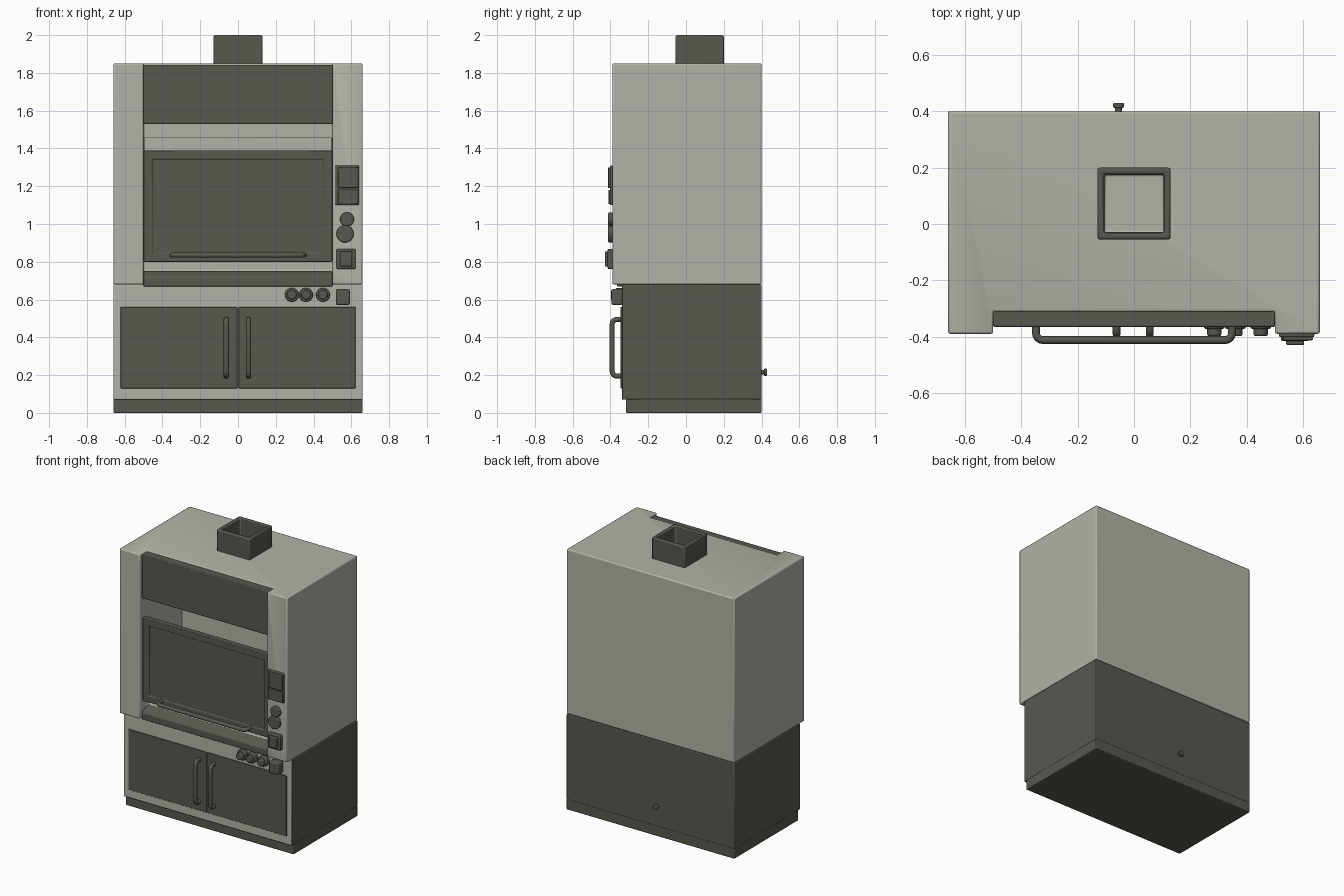
import bpy, bmesh, math
from mathutils import Vector

if "Cube" in bpy.data.objects:
    bpy.data.objects.remove(bpy.data.objects["Cube"])


def material(name, rgb):
    m = bpy.data.materials.new(name)
    m.diffuse_color = (*rgb, 1)
    m.use_nodes = True
    m.node_tree.nodes["Principled BSDF"].inputs["Base Color"].default_value = m.diffuse_color
    return m


LIGHT = material("light grey", (0.45, 0.45, 0.395))
DARK = material("dark grey", (0.098, 0.096, 0.078))


def finish(ob, mats, bevel=0.0):
    for m in mats:
        ob.data.materials.append(m)
    bpy.context.view_layer.objects.active = ob
    for o in bpy.context.selected_objects:
        o.select_set(False)
    ob.select_set(True)
    if ob.type == 'MESH':
        bpy.ops.object.shade_smooth_by_angle(angle=math.radians(35))
    if bevel:
        b = ob.modifiers.new("soft_edges", 'BEVEL')
        b.width, b.segments = bevel, 2
        b.limit_method = 'ANGLE'
    return ob


def from_bmesh(name, bm, mats, bevel=0.0):
    me = bpy.data.meshes.new(name)
    bm.to_mesh(me)
    bm.free()
    ob = bpy.data.objects.new(name, me)
    bpy.context.collection.objects.link(ob)
    return finish(ob, mats, bevel)


def box_bm(x, y, z):
    """Box from (min, max) pairs on each axis."""
    bm = bmesh.new()
    bmesh.ops.create_cube(bm, size=1)
    for v in bm.verts:
        v.co = [r[0] if c < 0 else r[1] for c, r in zip(v.co, (x, y, z))]
    bm.normal_update()
    return bm


def box(name, x, y, z, mats=(DARK,), bevel=0.005):
    return from_bmesh(name, box_bm(x, y, z), mats, bevel)


def recess(bm, direction, rim, depth, mat=0):
    """Sink a panel into the face that looks along direction."""
    d = Vector(direction)
    face = max(bm.faces, key=lambda f: f.normal.dot(d))
    bmesh.ops.inset_region(bm, faces=[face], thickness=rim)
    bmesh.ops.inset_region(bm, faces=[face], thickness=0.001)
    bmesh.ops.translate(bm, verts=face.verts, vec=-d * depth)
    face.material_index = mat


def disc(name, x, z, radius, y_back, y_front, bevel=0.006):
    bpy.ops.mesh.primitive_cylinder_add(
        vertices=32, radius=radius, depth=abs(y_back - y_front),
        location=(x, (y_back + y_front) / 2, z), rotation=(math.pi / 2, 0, 0))
    ob = bpy.context.object
    ob.name = name
    return finish(ob, [DARK], bevel)


def bar_handle(name, centre, half, axis, y_wall, y_out, radius):
    """Rounded U-shaped bar along an axis, standing off the front."""
    r, side = 0.025, Vector(axis)
    path = [(-half, y_wall)]
    for i in range(5):
        a = math.pi / 2 * i / 4
        path.append((-half + r - r * math.cos(a), y_out + r - r * math.sin(a)))
    path += [(-t, y) for t, y in reversed(path)]
    cu = bpy.data.curves.new(name, 'CURVE')
    cu.dimensions = '3D'
    cu.bevel_depth, cu.bevel_resolution, cu.use_fill_caps = radius, 3, True
    sp = cu.splines.new('POLY')
    sp.points.add(len(path) - 1)
    for p, (t, y) in zip(sp.points, path):
        p.co = (*(Vector((centre[0], y, centre[1])) + side * t), 1)
    sp.use_smooth = True
    ob = bpy.data.objects.new(name, cu)
    bpy.context.collection.objects.link(ob)
    return finish(ob, [DARK])


# Upper cabinet: shell with hollow chamber and a notch between the pillars
upper = box("upper_cabinet", (-.66, .66), (-.39, .40), (.68, 1.85), (LIGHT,), 0)
for name, y, z in (("notch_cutter", (-.6, -.31), (.5, 2.0)),
                   ("chamber_cutter", (-.55, .17), (.75, 1.80))):
    cutter = box(name, (-.5, .5), y, z, (LIGHT,), 0)
    cutter.hide_render = True
    cutter.hide_set(True)
    cut = upper.modifiers.new(name, 'BOOLEAN')
    cut.operation, cut.object, cut.solver = 'DIFFERENCE', cutter, 'EXACT'
edge = upper.modifiers.new("soft_edges", 'BEVEL')
edge.width, edge.segments, edge.limit_method = 0.008, 2, 'ANGLE'

# Inner baffle on the chamber's back wall
box("rear_baffle", (-.499, .499), (.08, .175), (.80, 1.46), (LIGHT,))

# Header panel above the opening
box("header_panel", (-.5, .5), (-.365, -.305), (1.53, 1.842))

# Sliding sash with a recessed pane and its pull bar
bm = box_bm((-.499, .499), (-.36, -.32), (.80, 1.39))
recess(bm, (0, -1, 0), 0.065, 0.008)
from_bmesh("sash", bm, [DARK], 0.004)
bar_handle("sash_handle", (0, .835), .348, (1, 0, 0), -.35, -.412, .014)

# Sill: profile with sloped top, extruded across the opening
profile = [(-.365, .67), (-.365, .715), (-.355, .728), (-.30, .752), (-.30, .67)]
bm = bmesh.new()
face = bm.faces.new([bm.verts.new((-.5, y, z)) for y, z in profile])
ext = bmesh.ops.extrude_face_region(bm, geom=[face])
bmesh.ops.translate(bm, vec=(1, 0, 0),
                    verts=[g for g in ext["geom"] if isinstance(g, bmesh.types.BMVert)])
bmesh.ops.recalc_face_normals(bm, faces=bm.faces)
from_bmesh("sill", bm, [DARK], 0.003)

# Lower cabinet: dark carcass with a light front
bm = box_bm((-.66, .66), (-.34, .40), (.07, .68))
for f in bm.faces:
    f.material_index = 1 if f.normal.y < -.9 else 0
from_bmesh("lower_cabinet", bm, [DARK, LIGHT], 0.005)
box("plinth", (-.66, .66), (-.318, .40), (0, .075))

# Doors and door handles
for side, s, hx in (("left", -1, -.062), ("right", 1, .056)):
    box(side + "_door", sorted((s * .003, s * .622)), (-.346, -.338), (.13, .56), bevel=.003)
    bar_handle(side + "_door_handle", (hx, .345), .15, (0, 0, 1), -.34, -.391, .014)

# Service knobs and socket on the lower front
for i, x in enumerate((.285, .36, .45)):
    disc(f"service_collar_{i + 1}", x, .625, .037, -.335, -.372)
    disc(f"service_knob_{i + 1}", x, .625, .025, -.36, -.398)
box("lower_socket", (.518, .592), (-.395, -.335), (.572, .655), bevel=.008)

# Controls on the right pillar
box("control_panel", (.515, .64), (-.402, -.385), (1.10, 1.31), bevel=.006)
box("control_display", (.53, .635), (-.413, -.40), (1.19, 1.30), bevel=.004)
box("control_keypad", (.53, .635), (-.411, -.40), (1.105, 1.18), bevel=.004)
disc("upper_dial", .577, 1.025, .037, -.385, -.412)
disc("lower_dial", .567, .948, .046, -.385, -.412)
box("pillar_socket", (.522, .622), (-.415, -.385), (.762, .868), bevel=.006)
box("pillar_socket_cover", (.54, .604), (-.43, -.41), (.775, .855), bevel=.006)

# Exhaust duct: square open collar with the light roof at its bottom
bm = box_bm((-.13, .13), (-.055, .20), (1.84, 2.0))
recess(bm, (0, 0, 1), 0.033, 0.146, 1)
from_bmesh("exhaust_duct", bm, [DARK, LIGHT], 0.008)

# Small pipe stub on the back
disc("rear_stub", -.055, .215, .013, .39, .422, 0.002)
disc("rear_stub_cap", -.055, .215, .019, .412, .43, 0.004)
